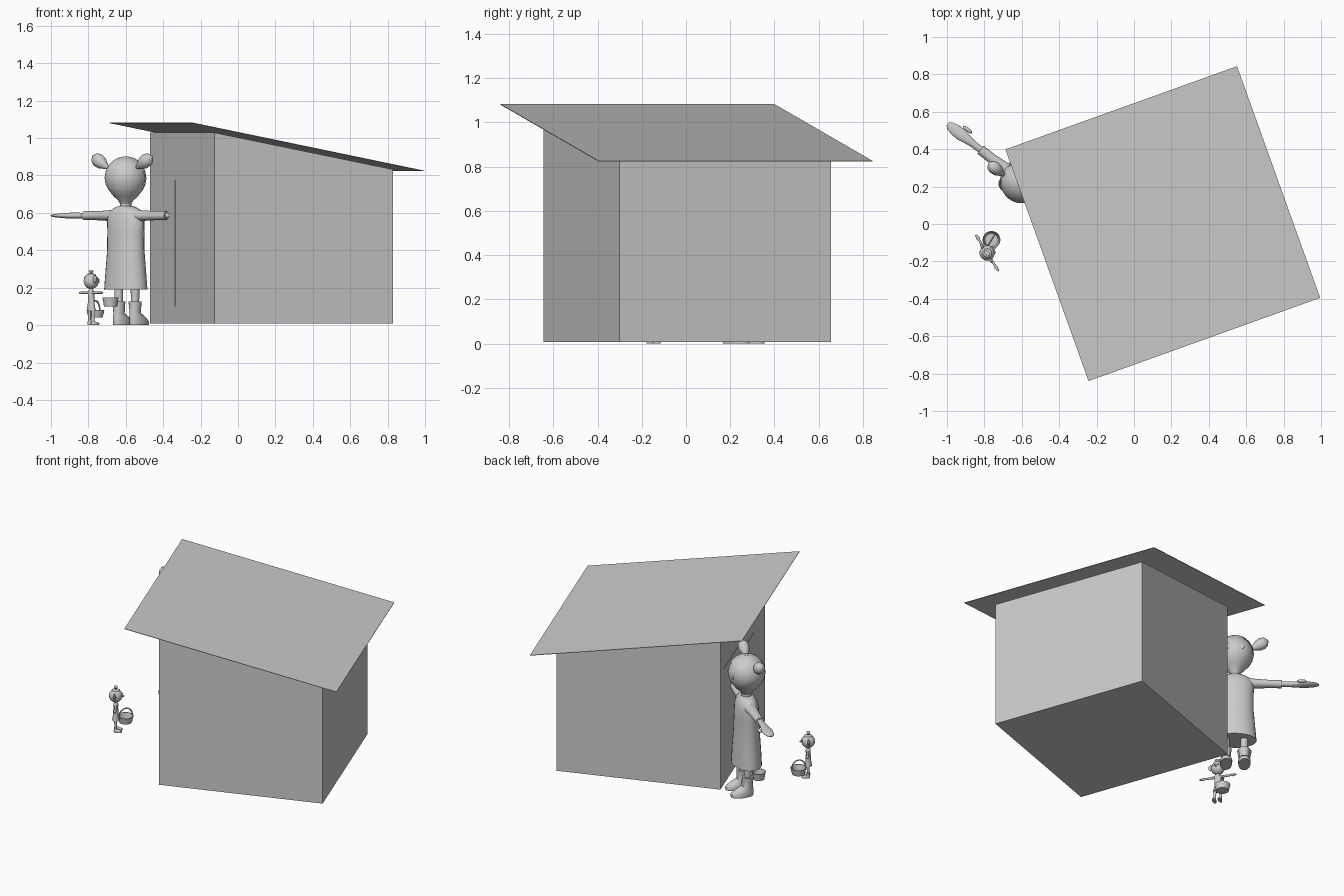
import bpy, bmesh, math
from mathutils import Matrix, Vector

if "Cube" in bpy.data.objects:
    bpy.data.objects.remove(bpy.data.objects["Cube"])

grey = bpy.data.materials.new("plain grey")
grey.diffuse_color = (0.6, 0.6, 0.6, 1)
grey.use_nodes = True
grey.node_tree.nodes["Principled BSDF"].inputs["Base Color"].default_value = grey.diffuse_color


def finish(name, bm, matrix, smooth=True):
    bmesh.ops.recalc_face_normals(bm, faces=bm.faces)
    bm.transform(matrix)
    me = bpy.data.meshes.new(name)
    bm.to_mesh(me)
    bm.free()
    me.materials.append(grey)
    ob = bpy.data.objects.new(name, me)
    bpy.context.collection.objects.link(ob)
    if smooth:
        bpy.ops.object.select_all(action='DESELECT')
        ob.select_set(True)
        bpy.context.view_layer.objects.active = ob
        bpy.ops.object.shade_smooth_by_angle(angle=math.radians(45))
    return ob


def loft(name, rings, matrix, seg=20, caps=True):
    """Stack of elliptical rings (z, half width x, half depth y, y shift)."""
    bm = bmesh.new()
    loops = []
    for z, a, b, y0 in rings:
        loops.append([bm.verts.new((a * math.cos(t), y0 + b * math.sin(t), z))
                      for t in (2 * math.pi * i / seg for i in range(seg))])
    for lo, hi in zip(loops, loops[1:]):
        for i in range(seg):
            j = (i + 1) % seg
            bm.faces.new((lo[i], lo[j], hi[j], hi[i]))
    if caps:
        bm.faces.new(loops[0])
        bm.faces.new(loops[-1])
    return finish(name, bm, matrix)


def ball(name, loc, size, matrix, tilt=0, seg=16):
    bm = bmesh.new()
    bmesh.ops.create_uvsphere(bm, u_segments=seg, v_segments=seg // 2 + 2, radius=1)
    local = Matrix.LocRotScale(Vector(loc), Matrix.Rotation(tilt, 3, 'Y'), Vector(size))
    return finish(name, bm, matrix @ local)


def box(name, lo, hi, matrix):
    bm = bmesh.new()
    bmesh.ops.create_cube(bm, size=1)
    for v in bm.verts:
        v.co = [(lo[i] if v.co[i] < 0 else hi[i]) for i in range(3)]
    return finish(name, bm, matrix, False)


def basket(name, centre, r, h, wall=0.004):
    """Open tapered pail with a real inside."""
    loft(name, [(0, r * .8, r * .8, 0), (h, r, r, 0), (h, r - wall, r - wall, 0),
                (wall, r * .8 - wall, r * .8 - wall, 0)], Matrix.Translation(centre))


def frame(x, y, degrees):
    return Matrix.Translation((x, y, 0)) @ Matrix.Rotation(math.radians(degrees), 4, 'Z')


# ---- shed: box with a sloping top, thin overhanging roof
shed = frame(0.18, 0.005, 19.75)
W = 0.508
bm = bmesh.new()
bmesh.ops.create_cube(bm, size=1)
for v in bm.verts:
    top = 1.029 if v.co.x < 0 else 0.832
    v.co = (math.copysign(W, v.co.x), math.copysign(W, v.co.y), top if v.co.z > 0 else 0.008)
finish("shed_walls", bm, shed, False)

R = 0.658
bm = bmesh.new()
bmesh.ops.create_cube(bm, size=1)
for v in bm.verts:
    edge = 1.083 if v.co.x < 0 else 0.826
    v.co = (math.copysign(R, v.co.x), math.copysign(R, v.co.y), edge - (0.003 if v.co.z < 0 else 0))
finish("shed_roof", bm, frame(0.154, 0.002, 19.75), False)

box("door", (-W - .002, .11, .10), (-W + .002, .44, .775), shed)
box("window", (-W - .002, -.26, .50), (-W + .002, -.01, .705), shed)

# ---- tall girl facing the door (local front is -y)
girl = frame(-0.60, 0.225, 142)
loft("dress", [(.19, .13, .088, 0), (.28, .122, .084, 0), (.40, .112, .076, 0),
               (.50, .112, .072, 0), (.57, .115, .068, 0), (.605, .105, .058, 0),
               (.625, .075, .045, 0), (.637, .04, .036, 0)], girl, 28)
loft("neck", [(.62, .03, .03, 0), (.67, .03, .03, 0)], girl)
head = [(.645, .028, .028, 0), (.665, .04, .04, 0), (.69, .066, .066, 0), (.72, .09, .09, 0),
        (.75, .105, .105, 0), (.785, .111, .111, 0), (.82, .105, .105, 0), (.85, .09, .09, 0),
        (.875, .067, .067, 0), (.89, .042, .042, 0), (.898, .012, .012, 0)]
loft("head", head, girl, 32)

# hair shell, left open over the face
hair = loft("hair", [(z + .003, a + .003, b + .003, 0) for z, a, b, _ in head[3:]],
            Matrix.Identity(4), 32, False)
bm = bmesh.new()
bm.from_mesh(hair.data)
face = [f for f in bm.faces if f.calc_center_median().y < -.03 and f.calc_center_median().z < .85]
bmesh.ops.delete(bm, geom=face, context='FACES')
bm.transform(girl)
bm.to_mesh(hair.data)
bm.free()

for s, side in ((-1, "left"), (1, "right")):
    # arm parts are lofted along the sideways axis
    arm = girl @ Matrix.Translation((0, 0, .585)) @ Matrix.Rotation(s * math.pi / 2, 4, 'Y')
    loft(side + "_sleeve", [(.06, .034, .042, 0), (.12, .028, .034, 0), (.20, .024, .027, 0),
                            (.28, .024, .027, 0)], arm)
    loft(side + "_hand", [(.27, .015, .018, 0), (.33, .016, .019, 0), (.37, .016, .025, 0),
                          (.41, .014, .033, 0), (.45, .011, .031, 0), (.485, .008, .024, 0),
                          (.503, .004, .01, 0)], arm)
    ball(side + "_thumb", (s * .40, -.042, .585), (.03, .011, .01), girl)
    # pigtail: teardrop pointing up and outward
    tail = girl @ Matrix.Translation((s * .098, .03, .84)) @ Matrix.Rotation(s * math.radians(58), 4, 'Y')
    loft(side + "_pigtail", [(0, .008, .008, 0), (.02, .018, .018, 0), (.05, .034, .032, 0),
                             (.08, .037, .034, 0), (.1, .03, .028, 0), (.118, .008, .008, 0)], tail)
    ball(side + "_eye", (s * .04, -.099, .785), (.013, .006, .016), girl)
    # leg and boot
    leg = girl @ Matrix.Translation((s * .055, -.01, 0))
    loft(side + "_leg", [(.10, .022, .022, 0), (.25, .024, .024, 0)], leg)
    loft(side + "_boot", [(0, .036, .07, -.035), (.02, .038, .072, -.035), (.04, .034, .058, -.022),
                          (.065, .028, .034, -.002), (.125, .035, .035, 0)], leg)

basket("large_basket", (-.682, .215, .10), .043, .048)

# ---- small doll, carrying a basket
doll = frame(-0.785, -0.155, 122)
loft("doll_body", [(.075, .03, .022, 0), (.11, .022, .017, 0), (.15, .02, .015, 0),
                   (.178, .026, .015, 0), (.188, .01, .01, 0), (.205, .009, .009, 0)], doll, 14)
ball("doll_head", (0, 0, .234), (.041, .041, .041), doll)
loft("doll_hat", [(.262, .028, .028, 0), (.272, .024, .024, 0), (.278, .006, .006, 0),
                  (.292, .02, .012, 0)], doll, 10)
ball("doll_nose", (0, -.042, .232), (.007, .01, .007), doll, seg=8)
for s, side in ((-1, "left"), (1, "right")):
    arm = doll @ Matrix.Translation((0, 0, .173)) @ Matrix.Rotation(s * math.pi / 2, 4, 'Y')
    loft("doll_%s_arm" % side, [(.015, .008, .008, 0), (.08, .006, .006, 0), (.09, .008, .01, 0),
                                (.115, .004, .005, 0)], arm, 10)
    ball("doll_%s_braid" % side, (s * .045, .005, .245), (.016, .008, .02), doll, seg=10)
    ball("doll_%s_eye" % side, (s * .015, -.037, .242), (.007, .005, .007), doll, seg=8)
    loft("doll_%s_leg" % side, [(.01, .007, .007, 0), (.08, .009, .009, 0)],
         doll @ Matrix.Translation((s * .018, 0, 0)), 10)
    loft("doll_%s_shoe" % side, [(0, .011, .025, -.014), (.01, .012, .026, -.014),
                                 (.022, .007, .009, 0)],
         doll @ Matrix.Translation((s * .018, 0, 0)), 12)

basket("small_basket", (-.762, -.085, .04), .048, .042)

# arched handle over the small basket
curve = bpy.data.curves.new("basket_handle", 'CURVE')
curve.dimensions = '3D'
curve.bevel_depth = .004
curve.bevel_resolution = 2
line = curve.splines.new('POLY')
line.points.add(12)
for i, p in enumerate(line.points):
    t = math.pi * i / 12
    off = .045 * math.cos(t)
    p.co = (-.762 + off * .5, -.085 + off * .85, .08 + .05 * math.sin(t), 1)
curve.materials.append(grey)
bpy.context.collection.objects.link(bpy.data.objects.new("basket_handle", curve))
